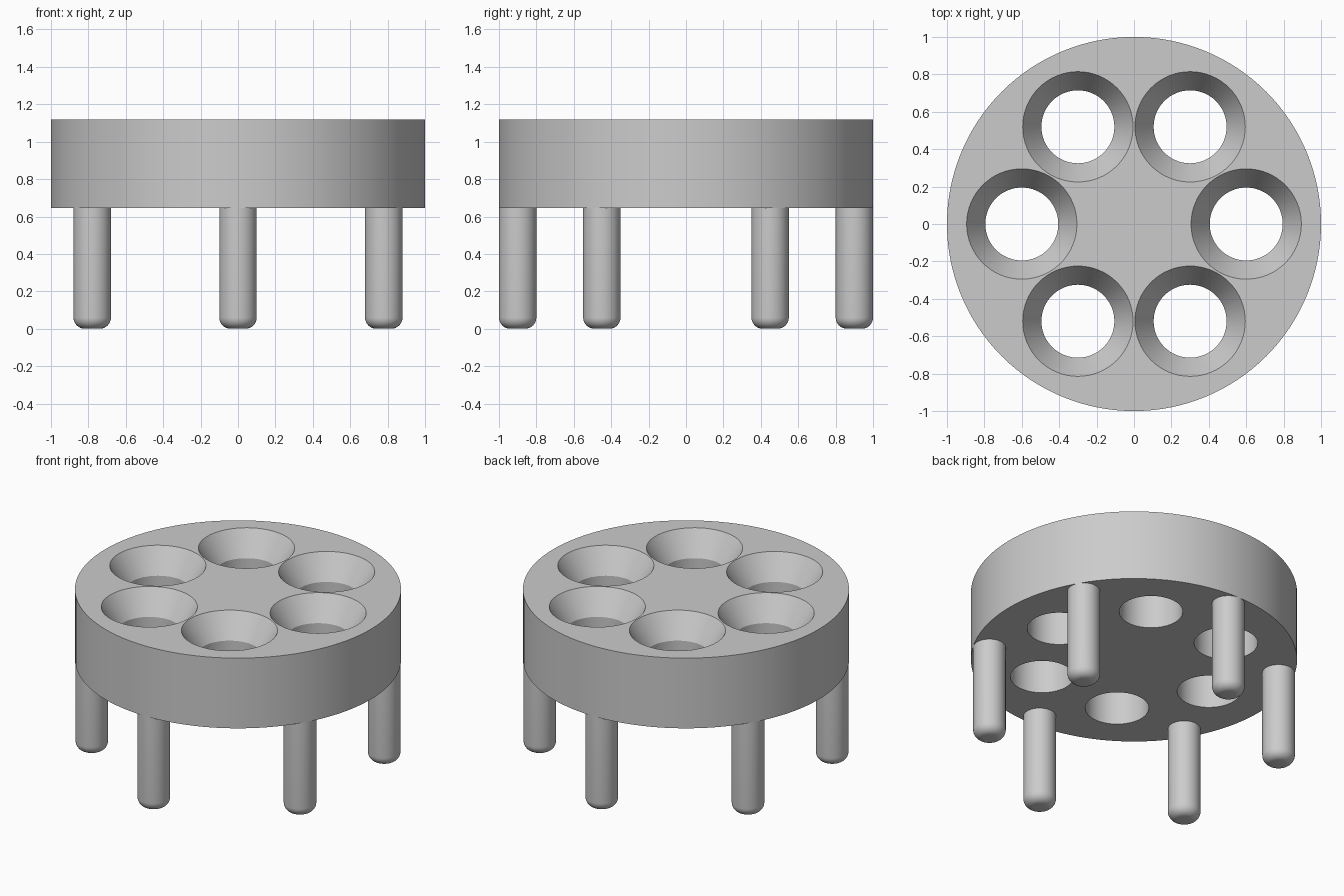
import bpy, bmesh, math

if "Cube" in bpy.data.objects:
    bpy.data.objects.remove(bpy.data.objects["Cube"])

R, Z0, Z1 = 1.0, 0.645, 1.12      # disc radius, underside, top

grey = bpy.data.materials.new("light grey")
grey.diffuse_color = (0.6, 0.6, 0.6, 1)
grey.use_nodes = True
grey.node_tree.nodes["Principled BSDF"].inputs["Base Color"].default_value = grey.diffuse_color


def add_lathe(bm, profile, cx, cy, sides):
    """Closed solid turned from (radius, z) points listed bottom to top."""
    rings = []
    for r, z in profile:
        rings.append([bm.verts.new((cx + r * math.cos(2 * math.pi * i / sides),
                                    cy + r * math.sin(2 * math.pi * i / sides), z))
                      for i in range(sides)])
    for a, b in zip(rings, rings[1:]):
        for i in range(sides):
            j = (i + 1) % sides
            bm.faces.new((a[i], a[j], b[j], b[i]))
    bm.faces.new(rings[0][::-1])
    bm.faces.new(rings[-1])


def make(name, profile, centres, sides):
    bm = bmesh.new()
    for cx, cy in centres:
        add_lathe(bm, profile, cx, cy, sides)
    mesh = bpy.data.meshes.new(name)
    bm.to_mesh(mesh)
    bm.free()
    mesh.materials.append(grey)
    obj = bpy.data.objects.new(name, mesh)
    bpy.context.collection.objects.link(obj)
    return obj


def smooth(obj):
    bpy.ops.object.select_all(action='DESELECT')
    obj.select_set(True)
    bpy.context.view_layer.objects.active = obj
    bpy.ops.object.shade_smooth_by_angle(angle=math.radians(30))


def ring(radius, start):
    return [(radius * math.cos(math.radians(start + 60 * k)),
             radius * math.sin(math.radians(start + 60 * k))) for k in range(6)]


# Thick round disc
disc = make("disc", [(R, Z0), (R, Z1)], [(0, 0)], 128)

# Six countersunk holes: straight bore below, cone above
bore = [(0.195, Z0 - 0.1), (0.195, Z1 - 0.16), (0.295, Z1), (0.295, Z1 + 0.1)]
cutter = make("hole_cutter", bore, ring(0.6, 0), 64)
cutter.hide_render = True
cut = disc.modifiers.new("holes", 'BOOLEAN')
cut.operation = 'DIFFERENCE'
cut.solver = 'EXACT'
cut.object = cutter
bpy.context.view_layer.objects.active = disc
disc.select_set(True)
bpy.ops.object.modifier_apply(modifier=cut.name)
bpy.data.objects.remove(cutter)
smooth(disc)

# Six round legs with rounded feet
f = 0.06
foot = [(0.1 - f + f * math.sin(t), f - f * math.cos(t))
        for t in (math.pi / 2 * k / 8 for k in range(9))]
for k, centre in enumerate(ring(0.9, 30)):
    smooth(make(f"leg_{k + 1}", foot + [(0.1, Z0)], [centre], 48))
